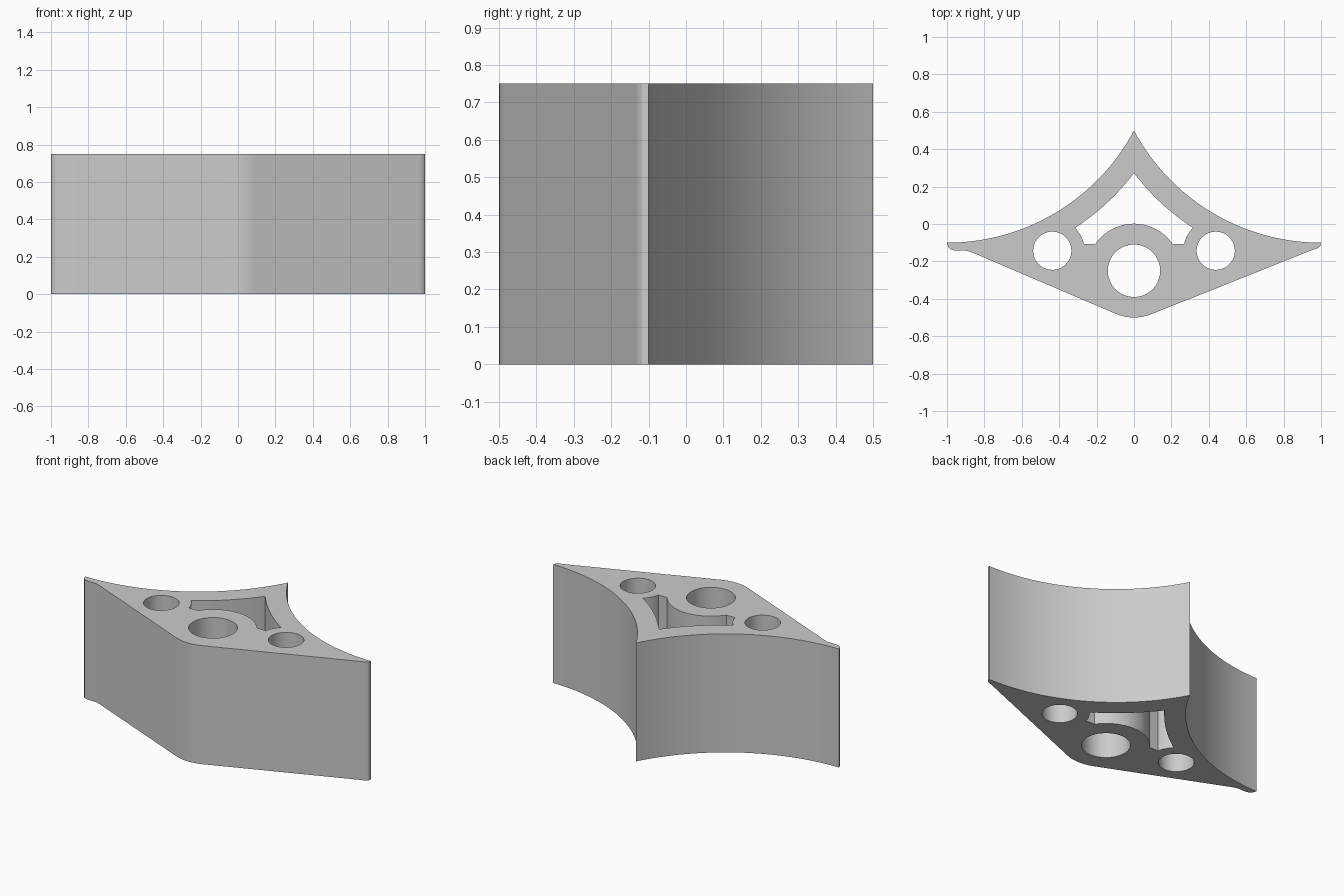
import bpy, bmesh
from math import sin, cos, pi, radians, atan2, dist

HEIGHT = 0.75
BOSS = (0, -0.25)          # centre hole and its ring
SIDE = (0.437, -0.143)     # side hole
SWEEP = (1, 1.0333)        # centre of the concave back curves

cube = bpy.data.objects.get("Cube")
if cube:
    bpy.data.objects.remove(cube, do_unlink=True)

grey = bpy.data.materials.new("plain grey")
grey.use_nodes = True
colour = (0.6, 0.6, 0.6, 1)
grey.diffuse_color = colour
grey.node_tree.nodes["Principled BSDF"].inputs["Base Color"].default_value = colour


def arc(centre, start, end, steps):
    """Shorter arc about centre, from start to the direction of end."""
    a = atan2(start[1] - centre[1], start[0] - centre[0])
    b = atan2(end[1] - centre[1], end[0] - centre[0])
    sweep = (b - a + pi) % (2 * pi) - pi
    r = dist(centre, start)
    return [(centre[0] + r * cos(a + sweep * i / steps),
             centre[1] + r * sin(a + sweep * i / steps)) for i in range(steps + 1)]


def circle(centre, r, steps=64):
    return [(centre[0] + r * cos(2 * pi * i / steps),
             centre[1] + r * sin(2 * pi * i / steps)) for i in range(steps)]


def mirror(points):
    return [(-x, y) for x, y in reversed(points)]


# Outer outline: concave back, rounded tips, straight front flanks, round nose
back = arc(SWEEP, (0, 0.5), (1, -0.1), 32)
right_tip = [(0.996, -0.117), (0.985, -0.128), (0.968, -0.134), (0.95, -0.14)]
nose_edge = (0.25 * sin(radians(22)), -0.25 - 0.25 * cos(radians(22)))
nose = arc(BOSS, nose_edge, (-nose_edge[0], nose_edge[1]), 12)
left_tip = [(-0.87, -0.15), (-0.895, -0.143), (-0.955, -0.143),
            (-0.978, -0.137), (-0.994, -0.122)]
outer = back + right_tip + nose + left_tip + mirror(back)[:-1]

# Inner window: follows the back curve, the side holes and the centre ring
wall = arc(SWEEP, (0, 0.272), (0.316, -0.02), 16)
side_ring = arc(SIDE, (0.316, -0.02), (0.267, -0.107), 8)[1:]
ring = arc(BOSS, (0.207, -0.107), (0, 0), 16)
half = wall + side_ring + ring
window = half + mirror(half)[1:-1]

loops = [outer, window, circle(BOSS, 0.14),
         circle(SIDE, 0.102), mirror(circle(SIDE, 0.102))]

# Fill the section between the loops and extrude it upwards
bm = bmesh.new()
for loop in loops:
    verts = [bm.verts.new((x, y, 0)) for x, y in loop]
    for i, v in enumerate(verts):
        bm.edges.new((v, verts[i - 1]))
bmesh.ops.triangle_fill(bm, use_beauty=True, edges=bm.edges[:], normal=(0, 0, -1))
section = bmesh.ops.extrude_face_region(bm, geom=bm.faces[:], use_keep_orig=True)
top = [g for g in section["geom"] if isinstance(g, bmesh.types.BMVert)]
bmesh.ops.translate(bm, verts=top, vec=(0, 0, HEIGHT))
bmesh.ops.recalc_face_normals(bm, faces=bm.faces[:])

mesh = bpy.data.meshes.new("bracket_body")
bm.to_mesh(mesh)
bm.free()
mesh.materials.append(grey)
body = bpy.data.objects.new("bracket_body", mesh)
bpy.context.collection.objects.link(body)
bpy.context.view_layer.objects.active = body
body.select_set(True)
bpy.ops.object.shade_smooth_by_angle(angle=radians(30))
